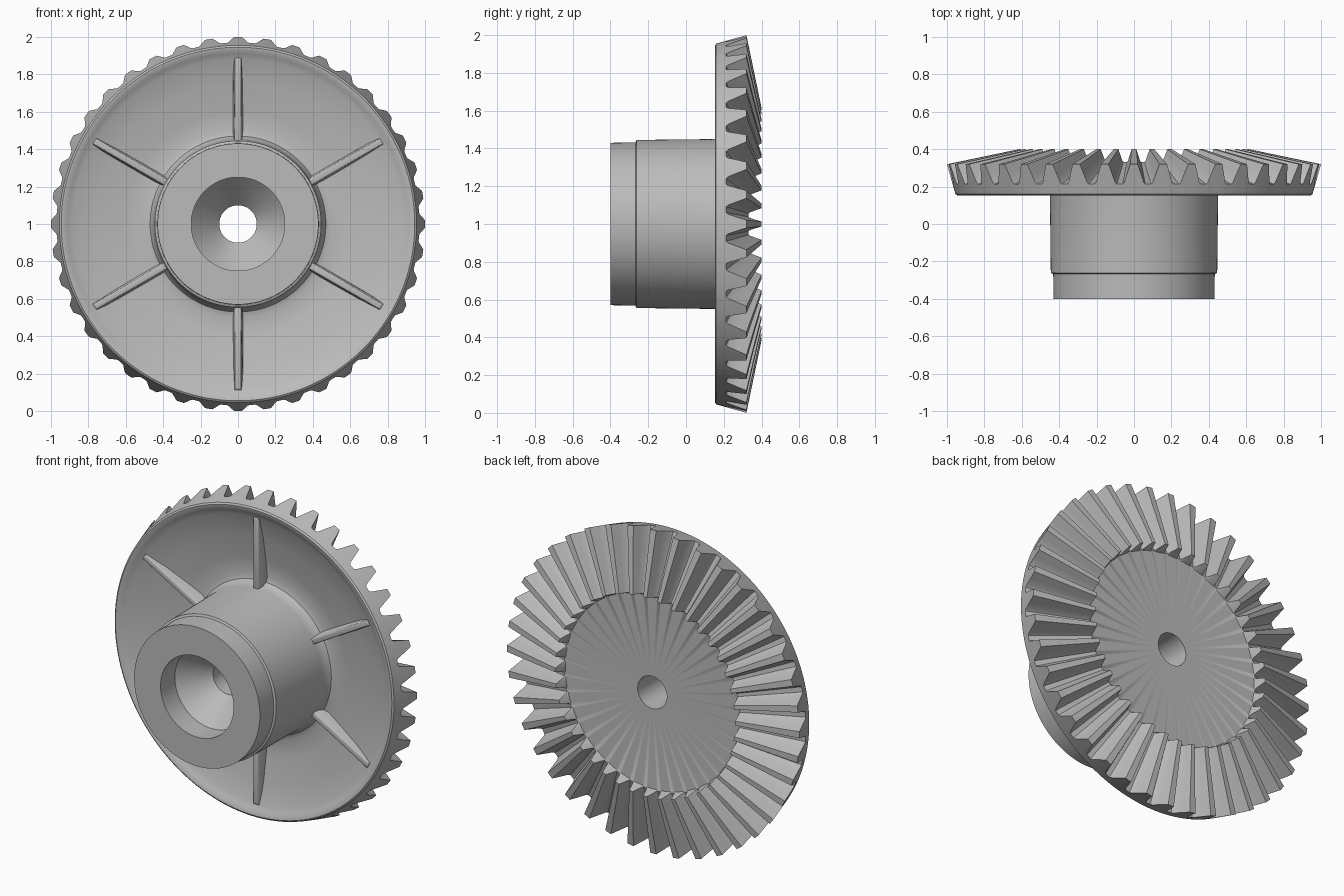
import bpy, bmesh, math
from mathutils import Matrix, Vector

TEETH = 40
CENTRE = Vector((0, 0, 1))

old = bpy.data.objects.get("Cube")
if old:
    bpy.data.objects.remove(old, do_unlink=True)

steel = bpy.data.materials.new("grey metal")
steel.use_nodes = True
GREY = (0.5, 0.5, 0.5, 1)
steel.diffuse_color = GREY
steel.node_tree.nodes["Principled BSDF"].inputs["Base Color"].default_value = GREY


def finish(bm, name, angle=30):
    """Turn a bmesh into a shaded, coloured object."""
    bmesh.ops.recalc_face_normals(bm, faces=bm.faces)
    mesh = bpy.data.meshes.new(name)
    bm.to_mesh(mesh)
    bm.free()
    mesh.materials.append(steel)
    obj = bpy.data.objects.new(name, mesh)
    bpy.context.collection.objects.link(obj)
    bpy.ops.object.select_all(action="DESELECT")
    obj.select_set(True)
    bpy.context.view_layer.objects.active = obj
    bpy.ops.object.shade_smooth_by_angle(angle=math.radians(angle))
    return obj


def mix(a, b, t):
    return tuple(p + (q - p) * t for p, q in zip(a, b))


# Closed outline as (radius, y): dished front, hub, countersunk bore, back disc
OUTLINE = [
    (0.955, 0.16), (0.945, 0.153), (0.93, 0.155), (0.91, 0.168), (0.88, 0.182),
    (0.75, 0.213), (0.6, 0.237), (0.5, 0.25), (0.47, 0.24), (0.455, 0.215),
    (0.45, 0.18), (0.445, -0.262), (0.432, -0.268), (0.43, -0.4),
    (0.25, -0.4), (0.25, -0.26), (0.1, -0.1), (0.1, 0.33), (0.595, 0.33),
]
# Root and tip of the tooth at its inner and outer ends
INNER = ((0.6, 0.332), (0.615, 0.4))
OUTER = ((0.97, 0.213), (1.0, 0.32))

# One tooth: (fraction of pitch, fraction of height)
HALF = [(0.13, 1), (0.235, 0.55), (0.34, 0.1), (0.40, 0)]
TOOTH = [(-f, h) for f, h in reversed(HALF)] + HALF

# Gear body: the outline swept round y, with the toothed points raised
bm = bmesh.new()
rings = []
for i in range(TEETH):
    for frac, height in TOOTH:
        a = math.tau * (i + frac) / TEETH
        section = OUTLINE + [mix(*INNER, height), mix(*OUTER, height)]
        rings.append([bm.verts.new(CENTRE + Vector((r * math.sin(a), y, r * math.cos(a))))
                      for r, y in section])
for ring, following in zip(rings, rings[1:] + rings[:1]):
    for k in range(len(ring)):
        n = (k + 1) % len(ring)
        bm.faces.new((ring[k], ring[n], following[n], following[k]))
finish(bm, "gear_body")

# Six stiffening ribs on the dished front
for i in range(6):
    bm = bmesh.new()
    bmesh.ops.create_cube(bm, size=1)
    for v in bm.verts:
        outer, front = v.co.z > 0, v.co.y < 0
        half_width = 0.016 if front else 0.027
        if front:
            y, r = 0.172, (0.88 if outer else 0.43)
        else:
            y, r = (0.2, 0.91) if outer else (0.262, 0.43)
        v.co = Vector((math.copysign(half_width, v.co.x), y, r))
    bmesh.ops.recalc_face_normals(bm, faces=bm.faces)
    edges = [e for e in bm.edges if all(v.co.y < 0.18 for v in e.verts)]
    bmesh.ops.bevel(bm, geom=edges, offset=0.006, segments=2, affect="EDGES", profile=0.5)
    bm.transform(Matrix.Translation(CENTRE) @ Matrix.Rotation(math.tau * i / 6, 4, "Y"))
    finish(bm, f"rib_{i + 1}", 40)
